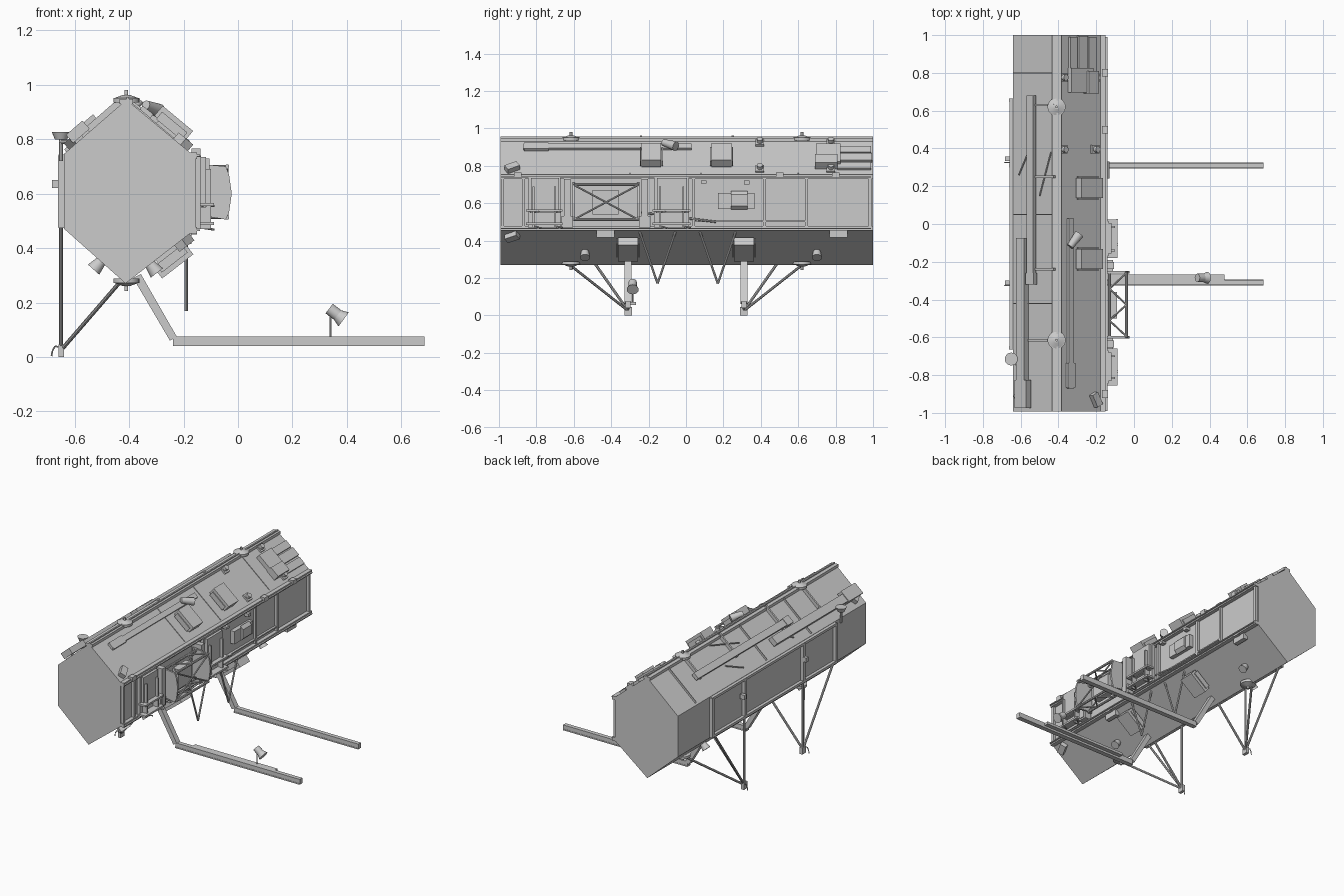
import bpy, bmesh, math
from mathutils import Vector, Matrix

if "Cube" in bpy.data.objects:
    bpy.data.objects.remove(bpy.data.objects["Cube"])

# Hexagon corners in (x, z), clockwise from the ridge seen from the front
HEX = [(-.41, .945), (-.175, .75), (-.175, .455), (-.413, .27), (-.64, .472), (-.64, .745)]
UR, RIGHT, LR, LL, LEFT, UL = range(6)


def make(name, bm, mat=Matrix()):
    me = bpy.data.meshes.new(name)
    bmesh.ops.recalc_face_normals(bm, faces=bm.faces)
    bm.to_mesh(me)
    bm.free()
    ob = bpy.data.objects.new(name, me)
    ob.matrix_world = mat
    bpy.context.collection.objects.link(ob)
    return ob


def box(name, lo, hi, mat=Matrix()):
    bm = bmesh.new()
    bmesh.ops.create_cube(bm, size=1)
    for v in bm.verts:
        v.co = [lo[i] + (v.co[i] + .5) * (hi[i] - lo[i]) for i in range(3)]
    return make(name, bm, mat)


def cone(name, p, q, r1, r2=None, n=8):
    """Tapered cylinder between two points."""
    p, q = Vector(p), Vector(q)
    bm = bmesh.new()
    bmesh.ops.create_cone(bm, cap_ends=True, segments=n, radius1=r1,
                          radius2=r1 if r2 is None else r2, depth=(q - p).length)
    rot = (q - p).to_track_quat('Z', 'Y').to_matrix().to_4x4()
    ob = make(name, bm, Matrix.Translation((p + q) / 2) @ rot)
    if n > 8:
        for f in ob.data.polygons:
            f.use_smooth = len(f.vertices) == 4
    return ob


def prism(name, prof, y0, y1):
    bm = bmesh.new()
    f = bm.faces.new([bm.verts.new((x, y0, z)) for x, z in prof])
    ext = bmesh.ops.extrude_face_region(bm, geom=[f])['geom']
    bmesh.ops.translate(bm, vec=(0, y1 - y0, 0),
                        verts=[g for g in ext if isinstance(g, bmesh.types.BMVert)])
    return make(name, bm)


def face_mat(face, s, y):
    """Local frame on a hexagon face: x along the edge, y along the body, z outward."""
    a, b = Vector(HEX[face]), Vector(HEX[(face + 1) % 6])
    d, c = b - a, a.lerp(b, s)
    return Matrix.Translation((c.x, y, c.y)) @ Matrix.Rotation(math.atan2(-d.y, d.x), 4, 'Y')


def on_face(name, face, s, y, l, w, h, lift=0.0):
    return box(name, (-l/2, -w/2, lift), (l/2, w/2, lift + h), face_mat(face, s, y))


def knob(name, face, s, y, r, h, r2=None):
    m = face_mat(face, s, y)
    return cone(name, m @ Vector((0, 0, 0)), m @ Vector((0, 0, h)), r, r2, 14)


# Main hexagonal body
prism('main_body', HEX, -.993, 1)

# Rails along the edges of the body
for z in (.74, .465):
    box('right_longeron', (-.18, -.993, z - .012), (-.15, 1, z + .012))
    box('right_longeron_lip', (-.16, -.99, z - .003), (-.14, .99, z + .003))
box('ridge_cap', (-.435, -.993, .93), (-.385, 1, .948))
box('ridge_lip', (-.41, -.993, .945), (-.40, 1, .955))

# Right wall posts and left wall frame
for y in (-.98, -.87, -.64, -.23, .04, .42, .645, .985):
    box('right_post', (-.18, y - .008, .46), (-.157, y + .008, .745))
for y in (-.655, -.31, .31, .655):
    box('left_post', (-.662, y - .01, .475), (-.635, y + .01, .74))
for z in (.482, .735):
    box('left_rail', (-.66, -.66, z - .008), (-.635, .66, z + .008))
for y in (-.31, .345):
    box('left_fitting', (-.683, y - .012, .62), (-.65, y + .012, .65))
box('right_inner_shelf', (-.18, .05, .50), (-.16, .64, .508))
cone('right_wall_pipe', (-.16, -.24, .55), (-.16, .16, .50), .006)

# Support legs on the left, each with four struts meeting at a foot
for sy in (-1, 1):
    foot = (-.65, sy * .31, .025)
    for top in ((-.65, .31, .48), (-.65, .63, .48), (-.425, .31, .285), (-.425, .64, .285)):
        cone('leg_strut', (top[0], sy * top[1], top[2]), foot, .0075)
    box('leg_foot', (-.66, sy * .31 - .02, 0), (-.64, sy * .31 + .02, .045))
    pts = [(-.65, .035), (-.672, .04), (-.682, .022), (-.685, .003)]
    for (x0, z0), (x1, z1) in zip(pts, pts[1:]):
        cone('foot_hook', (x0, sy * .325, z0), (x1, sy * .325, z1), .003, n=6)

# Long booms on the right: sloping arm and horizontal beam
for sy in (-1, 1):
    y = sy * .31
    prism('boom_arm', [(-.385, .29), (-.357, .305), (-.225, .075), (-.25, .06)], y - .018, y + .018)
    box('boom_beam', (-.238, y - .014, .04), (.685, y + .014, .075))
    box('boom_lower_edge', (-.238, y - .016, .04), (.685, y + .016, .048))
box('boom_side_strip', (-.13, -.296, .055), (.48, -.268, .072))
cone('lamp_post', (.34, -.285, .07), (.34, -.285, .15), .004)
cone('lamp_body', (.335, -.285, .178), (.366, -.285, .154), .022, .022, 16)
cone('lamp_hood', (.362, -.285, .157), (.388, -.285, .138), .02, .032, 16)

# Hanging V struts under the right edge
for y in (-.152, .17):
    for dy in (-.1, .1):
        cone('hanging_strut', (-.19, y + dy, .46), (-.19, y, .17), .006)

# Raised equipment boxes on the right slopes
for face, s, ys in ((UR, .62, (-.185, .19)), (LR, .37, (-.31, .31))):
    for y in ys:
        on_face('equipment_base', face, s, y, .10, .07, .025)
        on_face('equipment_box', face, s, y, .145, .105, .048, .02)
        for dy in (-.058, .058):
            on_face('equipment_side', face, s, y + dy, .12, .006, .035, .015)
for y in (-.43, .815):
    box('lower_bracket', (-.20, y - .048, .415), (-.17, y + .048, .465))
    box('lower_bracket_hinge', (-.19, y - .02, .45), (-.15, y + .02, .47))

# Upper right slope: long handling rail, end boxes, knobs and lamps
on_face('slope_rail', UR, .28, -.42, .035, .9, .016, .006)
on_face('slope_rail_end', UR, .28, -.80, .05, .13, .018, .004)
for s, y, l, w, h in ((.50, .76, .15, .13, .03), (.72, .75, .07, .12, .045),
                      (.35, .90, .05, .18, .016), (.56, .91, .06, .17, .018),
                      (.78, .90, .05, .18, .014)):
    on_face('end_equipment', UR, s, y, l, w, h)
for y in (.395, .775):
    for s in (.13, .85):
        on_face('slope_socket_base', UR, s, y, .05, .045, .012)
        knob('slope_socket', UR, s, y, .016, .032)
for y in (-.3, .08, .6):
    on_face('slope_seam', UR, .5, y, .28, .006, .004)
m = face_mat(UR, .32, -.09)
cone('slope_camera', m @ Vector((-.03, -.03, .03)), m @ Vector((.02, .035, .045)), .018, .026, 14)
for face, s, y in ((UR, .85, -.93), (LR, .13, -.93), (UL, .2, -.93)):
    m = face_mat(face, s, y)
    box('corner_light', (-.02, -.036, 0), (.02, .036, .03), m @ Matrix.Rotation(.5, 4, 'Z'))
for face, s, y in ((LR, .62, -.54), (LL, .4, .54), (LR, .62, .7)):
    knob('lower_lamp', face, s, y, .02, .04, .028)

# Domed trunnions on the top and bottom ridges
for y in (-.615, .62):
    for z, d in ((.945, 1), (.278, -1)):
        cone('trunnion_plate', (-.41, y, z - .01 * d), (-.41, y, z + .006 * d), .048, n=20)
        cone('trunnion_dome', (-.41, y, z + .006 * d), (-.41, y, z + .018 * d), .044, .012, 20)
        cone('trunnion_pin', (-.41, y, z), (-.41, y, z + .035 * d), .007, n=10)

# Upper left slope: two long bars, cross ribs and pipes
def slope_z(x):
    return .945 - (-.41 - x) * .87


def left_s(x):
    return (x + .64) / .23


on_face('left_long_bar', UL, left_s(-.527), .18, .045, 1.0, .025, .012)
on_face('left_long_bar_head', UL, left_s(-.527), -.29, .055, .06, .03, .01)
on_face('left_wide_bar', UL, left_s(-.575), -.525, .055, .9, .035, .008)
on_face('left_wide_bar_head', UL, left_s(-.57), -.90, .08, .15, .04, .008)
for y in (-.615, -.24, .25, .63):
    on_face('left_cross_arm', UL, .7, y, .18, .012, .022)
for y in (-.42, .80, .05):
    on_face('left_rib', UL, .5, y, .28, .006, .012)
for x0, y0, x1, y1 in ((-.61, .26, -.56, .38), (-.61, -.27, -.56, -.18), (-.50, .15, -.44, .38)):
    cone('left_pipe', (x0, y0, slope_z(x0) + .01), (x1, y1, slope_z(x1) + .01), .005, n=6)

# Round antenna on a bracket at the left shoulder
cone('antenna_arm', (-.57, -.79, .79), (-.65, -.715, .79), .008)
cone('antenna_post', (-.65, -.715, .72), (-.65, -.715, .80), .007)
cone('antenna_disc', (-.65, -.715, .798), (-.65, -.715, .826), .022, .034, 20)

# Mounting plates on the right wall, each side of the cage
for y0, y1 in ((-.845, -.67), (-.17, .015)):
    box('mount_plate_back', (-.158, y0, .47), (-.135, y1, .74))
    box('mount_plate_front', (-.138, y0 + .015, .55), (-.118, y1 - .01, .735))
    for z in (.49, .56):
        box('mount_plate_step', (-.14, y0 - .01, z - .006), (-.088, y1 + .01, z + .006))
    for y in (y0 + .03, y1 - .03):
        box('mount_plate_flange', (-.14, y - .005, .47), (-.10, y + .005, .69))
        cone('grapple_rod', (-.135, y - .02, .555), (-.088, y + .03, .555), .004, n=6)
        cone('grapple_foot', (-.135, y, .475), (-.088, y + .04, .468), .004, n=6)

# Open cage with curved end plates and crossed bracing
END = [(-.155, .51), (-.105, .515), (-.045, .505), (-.033, .53), (-.023, .60),
       (-.033, .67), (-.045, .70), (-.10, .705), (-.155, .71)]
for y in (-.60, -.255):
    prism('cage_end', END, y - .006, y + .006)
for x in (-.13, -.04):
    for z in (.512, .70):
        cone('cage_bar', (x, -.60, z), (x, -.255, z), .008)
    ends = ((-.595, .515), (-.26, .695)), ((-.595, .695), (-.26, .515))
    for (ya, za), (yb, zb) in ends:
        cone('cage_cross', (x, ya, za), (x, yb, zb), .005)
for z in (.512, .70):
    zig = [(-.13 if i % 2 else -.04, -.595 + .084 * i) for i in range(5)]
    for (xa, ya), (xb, yb) in zip(zig, zig[1:]):
        cone('cage_zigzag', (xa, ya, z), (xb, yb, z), .005)
box('cage_core', (-.135, -.50, .54), (-.09, -.36, .67))
for y in (-.635, -.22):
    box('cage_mount', (-.16, y - .018, .48), (-.105, y + .018, .73))
    box('cage_mount_foot', (-.155, y - .03, .47), (-.11, y + .03, .53))

# Equipment on the rest of the right wall
box('wall_unit', (-.178, .17, .57), (-.145, .365, .655))
prism('wall_unit_cover', [(-.15, .565), (-.13, .585), (-.13, .645), (-.15, .665)], .24, .33)
box('wall_clip', (-.17, .08, .705), (-.14, .11, .72))
box('wall_clip', (-.17, .31, .70), (-.14, .34, .72))
for y in (-.9, .5, .8):
    box('edge_latch', (-.17, y - .02, .735), (-.138, y + .02, .765))
